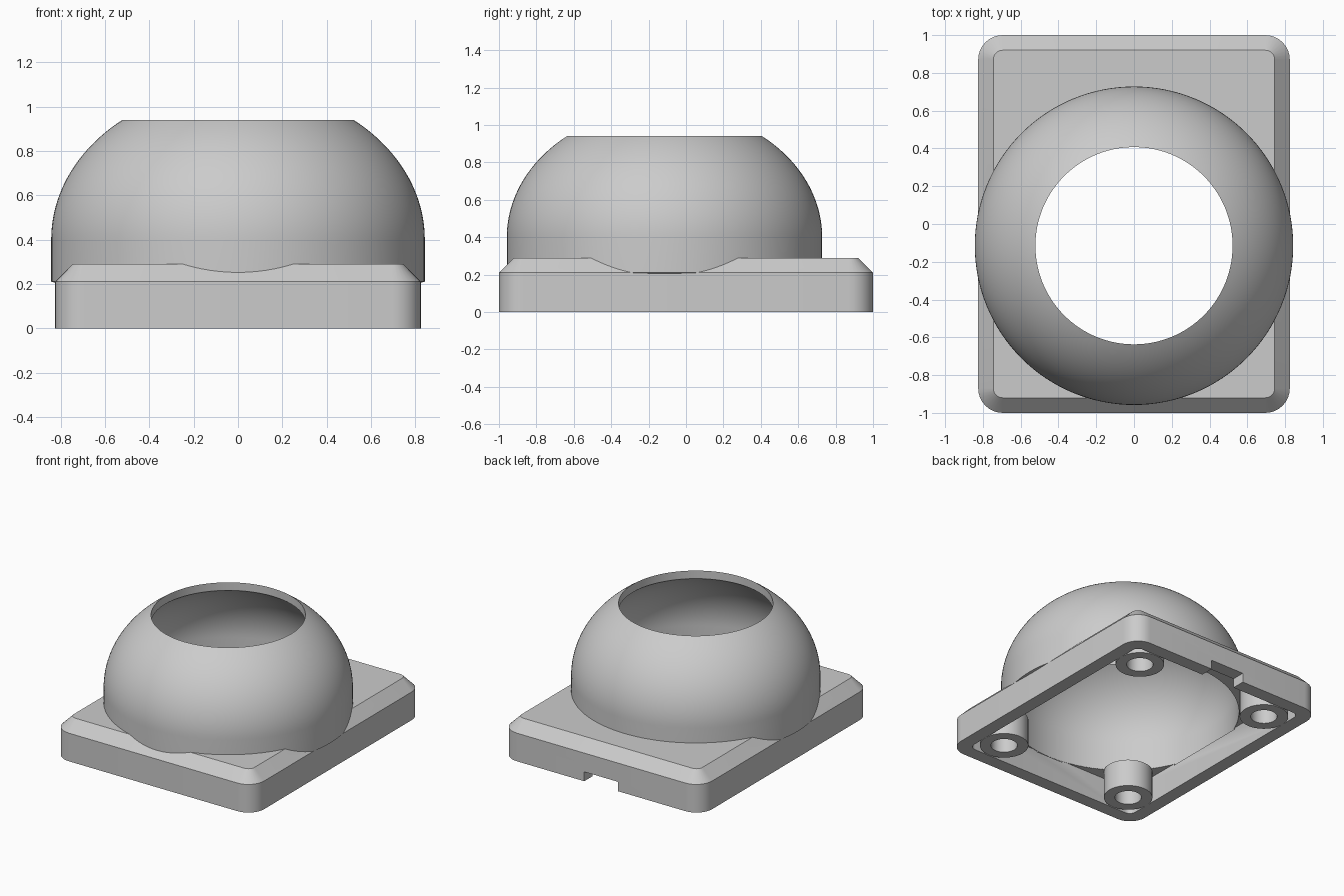
import bpy, bmesh, math

if "Cube" in bpy.data.objects:
    bpy.data.objects.remove(bpy.data.objects["Cube"], do_unlink=True)

grey = bpy.data.materials.new("plain_grey")
grey.use_nodes = True
GREY = (0.6, 0.6, 0.6, 1)
grey.diffuse_color = GREY
grey.node_tree.nodes["Principled BSDF"].inputs["Base Color"].default_value = GREY

HALF_X, HALF_Y = 0.825, 1.0
WALL = 0.1
DOME_Y, SHOULDER_Z = -0.115, 0.4
R_OUT, R_IN, R_HOLE = 0.843, 0.797, 0.522


def make(name, bm):
    bmesh.ops.recalc_face_normals(bm, faces=bm.faces[:])
    mesh = bpy.data.meshes.new(name)
    bm.to_mesh(mesh)
    bm.free()
    mesh.materials.append(grey)
    ob = bpy.data.objects.new(name, mesh)
    bpy.context.scene.collection.objects.link(ob)
    return ob


def slab(name, levels, steps=8):
    """Stacked rounded rectangles: (half x, half y, corner radius, z)."""
    bm = bmesh.new()
    loops = []
    for hx, hy, r, z in levels:
        loop = []
        for quarter, (sx, sy) in enumerate([(1, 1), (-1, 1), (-1, -1), (1, -1)]):
            for i in range(steps + 1):
                a = (quarter + i / steps) * math.pi / 2
                loop.append(bm.verts.new((sx * (hx - r) + r * math.cos(a),
                                          sy * (hy - r) + r * math.sin(a), z)))
        loops.append(loop)
    bm.faces.new(loops[0])
    bm.faces.new(loops[-1])
    n = len(loops[0])
    for low, high in zip(loops, loops[1:]):
        for i in range(n):
            j = (i + 1) % n
            bm.faces.new((low[i], low[j], high[j], high[i]))
    return make(name, bm)


def lathe(name, profile, x, y, segments, closed=True):
    """Turn a (radius, z) profile about a vertical axis; open ends are capped."""
    bm = bmesh.new()
    rings = []
    for r, z in profile:
        rings.append([bm.verts.new((x + r * math.cos(k * math.tau / segments),
                                    y + r * math.sin(k * math.tau / segments), z))
                      for k in range(segments)])
    pairs = list(zip(rings, rings[1:]))
    if closed:
        pairs.append((rings[-1], rings[0]))
    else:
        bm.faces.new(rings[0])
        bm.faces.new(rings[-1])
    for a, b in pairs:
        for i in range(segments):
            j = (i + 1) % segments
            bm.faces.new((a[i], a[j], b[j], b[i]))
    return make(name, bm)


def cut(target, cutter):
    cutter.hide_render = True
    mod = target.modifiers.new("cut", "BOOLEAN")
    mod.operation, mod.solver, mod.object = "DIFFERENCE", "EXACT", cutter
    bpy.context.view_layer.update()
    result = bpy.data.meshes.new_from_object(
        target.evaluated_get(bpy.context.evaluated_depsgraph_get()))
    target.modifiers.clear()
    target.data = result
    bpy.data.objects.remove(cutter, do_unlink=True)


# Base plate with chamfered top edge
plate = slab("base_plate", [(HALF_X, HALF_Y, 0.13, 0), (HALF_X, HALF_Y, 0.13, 0.21),
                            (HALF_X - 0.08, HALF_Y - 0.08, 0.05, 0.29)])
# Hollow underside, dome opening and rear cable notch
cut(plate, slab("cavity", [(HALF_X - WALL, HALF_Y - WALL, 0.05, z) for z in (-0.1, 0.2)]))
cut(plate, lathe("opening", [(0.8, 0.19), (0.8, 0.5)], 0, DOME_Y, 96, closed=False))
bm = bmesh.new()
bmesh.ops.create_cube(bm, size=1)
bmesh.ops.scale(bm, vec=(0.28, 0.3, 0.27), verts=bm.verts[:])
bmesh.ops.translate(bm, vec=(0, HALF_Y, -0.065), verts=bm.verts[:])
cut(plate, make("notch", bm))

# Dome shell: upright skirt, elliptical shoulder, round hole in the top
STEPS = 24


def shoulder(radius, top):
    """Quarter-ellipse arc from the skirt up to the hole edge at height top."""
    end = math.acos(R_HOLE / radius)
    rise = (top - SHOULDER_Z) / math.sin(end)
    return [(radius * math.cos(end * i / STEPS), SHOULDER_Z + rise * math.sin(end * i / STEPS))
            for i in range(STEPS + 1)]


profile = ([(R_OUT, 0.21)] + shoulder(R_OUT, 0.94)
           + shoulder(R_IN, 0.88)[::-1] + [(R_IN, 0.2)])
dome = lathe("dome_shell", profile, 0, DOME_Y, 128)

# Four screw bosses with blind holes
parts = [plate, dome]
for sy, end in ((-1, "front"), (1, "back")):
    for sx, side in ((-1, "right"), (1, "left")):
        parts.append(lathe(f"{end}_{side}_boss",
                           [(0.091, 0.18), (0.091, 0), (0.167, 0), (0.167, 0.205)],
                           sx * 0.558, sy * 0.728, 48, closed=False))

# Smooth curves, crisp edges
bpy.ops.object.select_all(action="DESELECT")
for ob in parts:
    ob.select_set(True)
bpy.context.view_layer.objects.active = plate
bpy.ops.object.shade_smooth_by_angle(angle=math.radians(30))
